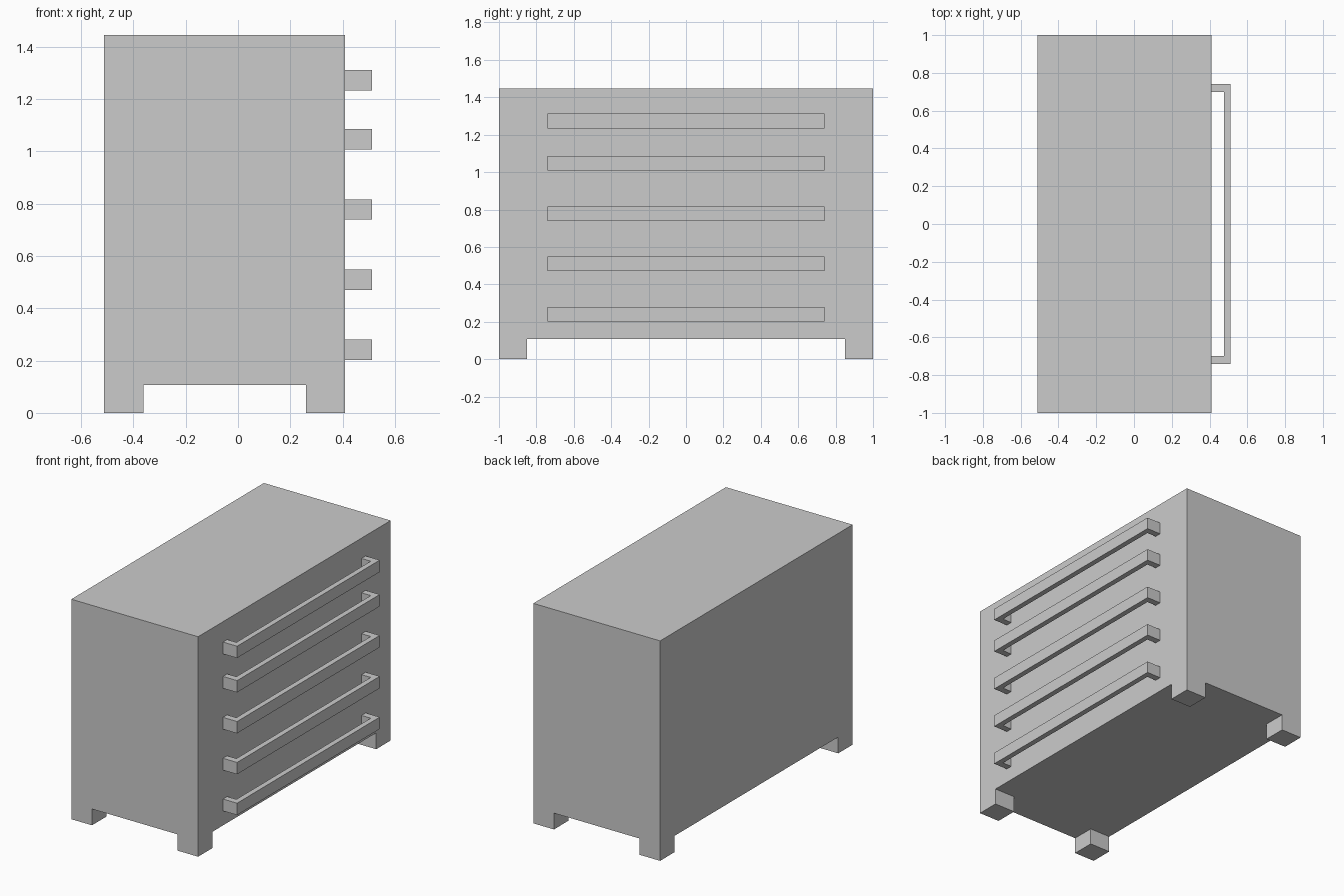
import bpy, bmesh
from mathutils import Matrix, Vector

if "Cube" in bpy.data.objects:
    bpy.data.objects.remove(bpy.data.objects["Cube"])

X0, X1 = -0.512, 0.41      # cabinet back and drawer face
Y = 1.0
FOOT_H, TOP = 0.107, 1.446
FOOT = 0.15


def finish(bm, name):
    bmesh.ops.recalc_face_normals(bm, faces=bm.faces[:])
    mesh = bpy.data.meshes.new(name)
    bm.to_mesh(mesh)
    bm.free()
    obj = bpy.data.objects.new(name, mesh)
    bpy.context.collection.objects.link(obj)
    return obj


# Cabinet: box with its four bottom corners extruded into feet
bm = bmesh.new()
size = Vector((X1 - X0, 2 * Y, TOP - FOOT_H))
centre = Vector(((X0 + X1) / 2, 0, (TOP + FOOT_H) / 2))
bmesh.ops.create_cube(bm, size=1, matrix=Matrix.Translation(centre) @ Matrix.Diagonal((*size, 1)))
cuts = [((X0 + FOOT, 0, 0), (1, 0, 0)), ((X1 - FOOT, 0, 0), (1, 0, 0)),
        ((0, FOOT - Y, 0), (0, 1, 0)), ((0, Y - FOOT, 0), (0, 1, 0))]
for co, no in cuts:
    bmesh.ops.bisect_plane(bm, geom=bm.verts[:] + bm.edges[:] + bm.faces[:], plane_co=co, plane_no=no)
bm.normal_update()
corners = []
for f in bm.faces:
    c = f.calc_center_median()
    if f.normal.z < -0.9 and abs(c.y) > Y - FOOT and (c.x < X0 + FOOT or c.x > X1 - FOOT):
        corners.append(f)
for f in corners:
    new = bmesh.ops.extrude_discrete_faces(bm, faces=[f])["faces"]
    bmesh.ops.translate(bm, verts=new[0].verts[:], vec=(0, 0, -FOOT_H))
bmesh.ops.dissolve_limit(bm, angle_limit=0.01, verts=bm.verts[:], edges=bm.edges[:])
finish(bm, "cabinet_body")

# Drawer handles: U-shaped profile extruded upwards
HALF, POST, BAR_IN, BAR_OUT, HANDLE_H = 0.741, 0.043, 0.477, 0.512, 0.078
profile = [(X1, -HALF), (BAR_OUT, -HALF), (BAR_OUT, HALF), (X1, HALF),
           (X1, HALF - POST), (BAR_IN, HALF - POST), (BAR_IN, POST - HALF), (X1, POST - HALF)]
for i, z in enumerate((0.202, 0.470, 0.739, 1.008, 1.234)):
    bm = bmesh.new()
    face = bm.faces.new([bm.verts.new((x, y, z)) for x, y in profile])
    ext = bmesh.ops.extrude_face_region(bm, geom=[face], use_keep_orig=True)["geom"]
    bmesh.ops.translate(bm, verts=[v for v in ext if isinstance(v, bmesh.types.BMVert)],
                        vec=(0, 0, HANDLE_H))
    finish(bm, f"drawer_handle_{i + 1}")
